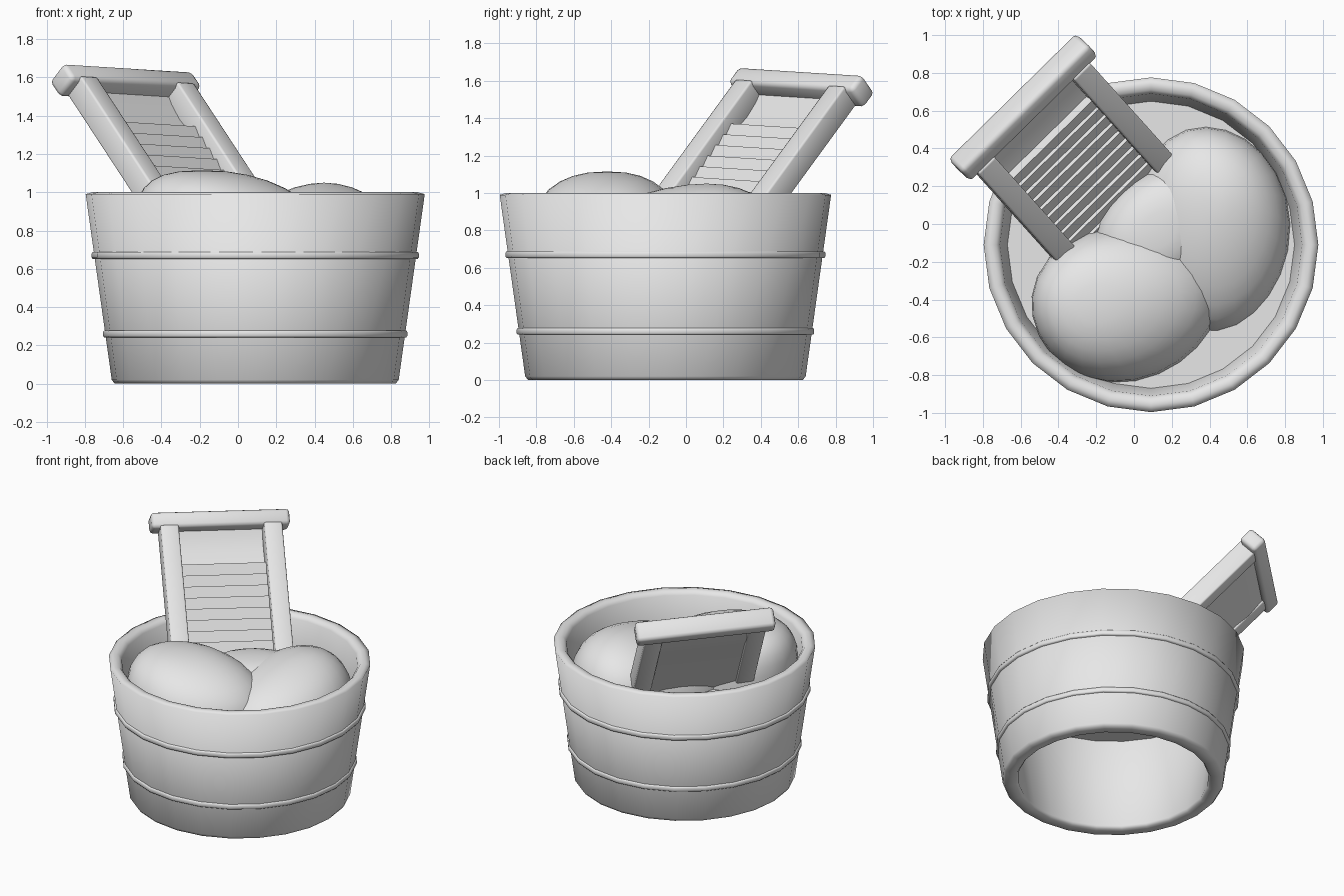
import bpy, bmesh, math
from mathutils import Vector, Matrix

if "Cube" in bpy.data.objects:
    bpy.data.objects.remove(bpy.data.objects["Cube"])

CENTRE = Vector((0.09, -0.11, 0))
FLOOR = 0.745
SIDES = 24

grey = bpy.data.materials.new("light_grey")
grey.diffuse_color = (0.8, 0.8, 0.8, 1)
grey.use_nodes = True
grey.node_tree.nodes["Principled BSDF"].inputs["Base Color"].default_value = grey.diffuse_color


def finish(name, bm, angle=40):
    bmesh.ops.recalc_face_normals(bm, faces=bm.faces)
    mesh = bpy.data.meshes.new(name)
    bm.to_mesh(mesh)
    bm.free()
    ob = bpy.data.objects.new(name, mesh)
    bpy.context.collection.objects.link(ob)
    mesh.materials.append(grey)
    bpy.ops.object.select_all(action='DESELECT')
    ob.select_set(True)
    bpy.context.view_layer.objects.active = ob
    bpy.ops.object.shade_smooth_by_angle(angle=math.radians(angle))
    return ob


def lathe(name, profile, angle):
    """Turn a closed (radius, z) outline about the tub axis."""
    bm = bmesh.new()
    rings = []
    for i in range(SIDES):
        a = 2 * math.pi * i / SIDES
        rings.append([bm.verts.new(CENTRE + Vector((r * math.cos(a), r * math.sin(a), z)))
                      for r, z in profile])
    n = len(profile)
    for i in range(SIDES):
        p, q = rings[i], rings[(i + 1) % SIDES]
        for j in range(n):
            k = (j + 1) % n
            bm.faces.new((p[j], q[j], q[k], p[k]))
    return finish(name, bm, angle)


# Tub wall, open underneath, with softened rims
lathe("tub_wall", [(0.66, 0), (0.735, 0), (0.75, 0.02), (0.886, 0.99), (0.85, 1.0),
                   (0.82, 0.995), (0.80, 0.97), (0.76, FLOOR), (0.645, 0.02)], 85)

# Two hoops
for name, z, r in (("upper_hoop", 0.67, 0.855), ("lower_hoop", 0.26, 0.795)):
    lathe(name, [(r - 0.035, z - 0.018), (r - 0.005, z - 0.018), (r, z - 0.01),
                 (r, z + 0.01), (r - 0.005, z + 0.018), (r - 0.035, z + 0.018)], 60)

# Raised floor inside the tub
bm = bmesh.new()
bmesh.ops.create_circle(bm, cap_ends=True, segments=SIDES, radius=0.762,
                        matrix=Matrix.Translation(CENTRE + Vector((0, 0, FLOOR))))
finish("tub_floor", bm)

# Washboard frame: local x = width, y = along the posts, z = front normal
along = Vector((-0.655, 0.73, 1)).normalized()
width = Vector((0.675, 0.66, -0.045)).normalized()
width = (width - along * width.dot(along)).normalized()
normal = width.cross(along)
BOARD = Matrix((width, along, normal)).transposed().to_4x4()
BOARD.translation = Vector((-0.587, 0.617, 1.565))


def place_on_board(name, bm, angle=30):
    """Move to the leaning board and trim at the tub floor."""
    bmesh.ops.transform(bm, matrix=BOARD, verts=bm.verts)
    bmesh.ops.bisect_plane(bm, geom=bm.verts[:] + bm.edges[:] + bm.faces[:],
                           plane_co=(0, 0, FLOOR - 0.003), plane_no=(0, 0, 1), clear_inner=True)
    return finish(name, bm, angle)


def board_box(name, centre, size, bevel):
    bm = bmesh.new()
    bmesh.ops.create_cube(bm, size=1, matrix=Matrix.Translation(centre) @ Matrix.Diagonal((*size, 1)))
    bmesh.ops.bevel(bm, geom=bm.edges[:], offset=bevel, segments=2, profile=0.5, affect='EDGES')
    return place_on_board(name, bm, 50)


board_box("top_bar", (0, 0, 0), (0.95, 0.115, 0.145), 0.025)
for side, x in (("left", -0.355), ("right", 0.355)):
    board_box(side + "_post", (x, -0.69, 0.01), (0.125, 1.3, 0.138), 0.012)

# Scrubbing panel: hollow at the top, sawtooth ridges below
front = [(-0.03, -0.01), (-0.10, -0.03), (-0.20, -0.04), (-0.308, -0.03)]
for i in range(13):
    s = -0.31 - 0.08 * i
    front += [(s, 0.02), (s - 0.078, 0.0)]
outline = front + [(front[-1][0], -0.04), (-0.30, -0.045), (-0.20, -0.055), (-0.03, -0.04)]
bm = bmesh.new()
ends = [[bm.verts.new((x, s, n)) for s, n in outline] for x in (-0.31, 0.31)]
for i in range(len(outline)):
    j = (i + 1) % len(outline)
    bm.faces.new((ends[0][i], ends[0][j], ends[1][j], ends[1][i]))
for e in ends:
    bm.faces.new(e)
place_on_board("scrubbing_panel", bm)


def heap(name, centre, size, turn, power, lean, segments=24, rows=8):
    """Rounded heap on the floor, its crown shifted sideways by lean."""
    bm = bmesh.new()
    rot = Matrix.Rotation(math.radians(turn), 4, 'Z')
    base = Vector((*centre, FLOOR))
    rings = []
    for j in range(rows):
        phi = math.pi / 2 * j / rows
        r, h = math.cos(phi) ** power, math.sin(phi) ** power
        shift = base + Vector((lean[0] * h * h, lean[1] * h * h, 0))
        ring = []
        for i in range(segments):
            a = 2 * math.pi * i / segments
            wave = r * (1 + 0.02 * math.sin(3 * a + 1))
            ring.append(bm.verts.new(shift + rot @ Vector((
                size[0] * wave * math.cos(a), size[1] * wave * math.sin(a), size[2] * h))))
        rings.append(ring)
    top = bm.verts.new(base + Vector((*lean, size[2])))
    for i in range(segments):
        k = (i + 1) % segments
        for lo, hi in zip(rings, rings[1:]):
            bm.faces.new((lo[i], lo[k], hi[k], hi[i]))
        bm.faces.new((rings[-1][i], rings[-1][k], top))
    finish(name, bm, 60)


# Laundry: two heaps joined by a low saddle
heap("front_laundry", (-0.05, -0.42), (0.50, 0.41, 0.37), 8, 0.85, (-0.14, 0.0))
heap("back_laundry", (0.41, -0.02), (0.41, 0.54, 0.305), 3, 1.05, (0.04, 0.13))
heap("laundry_saddle", (0.13, -0.03), (0.38, 0.29, 0.26), 45, 0.75, (0, 0))
